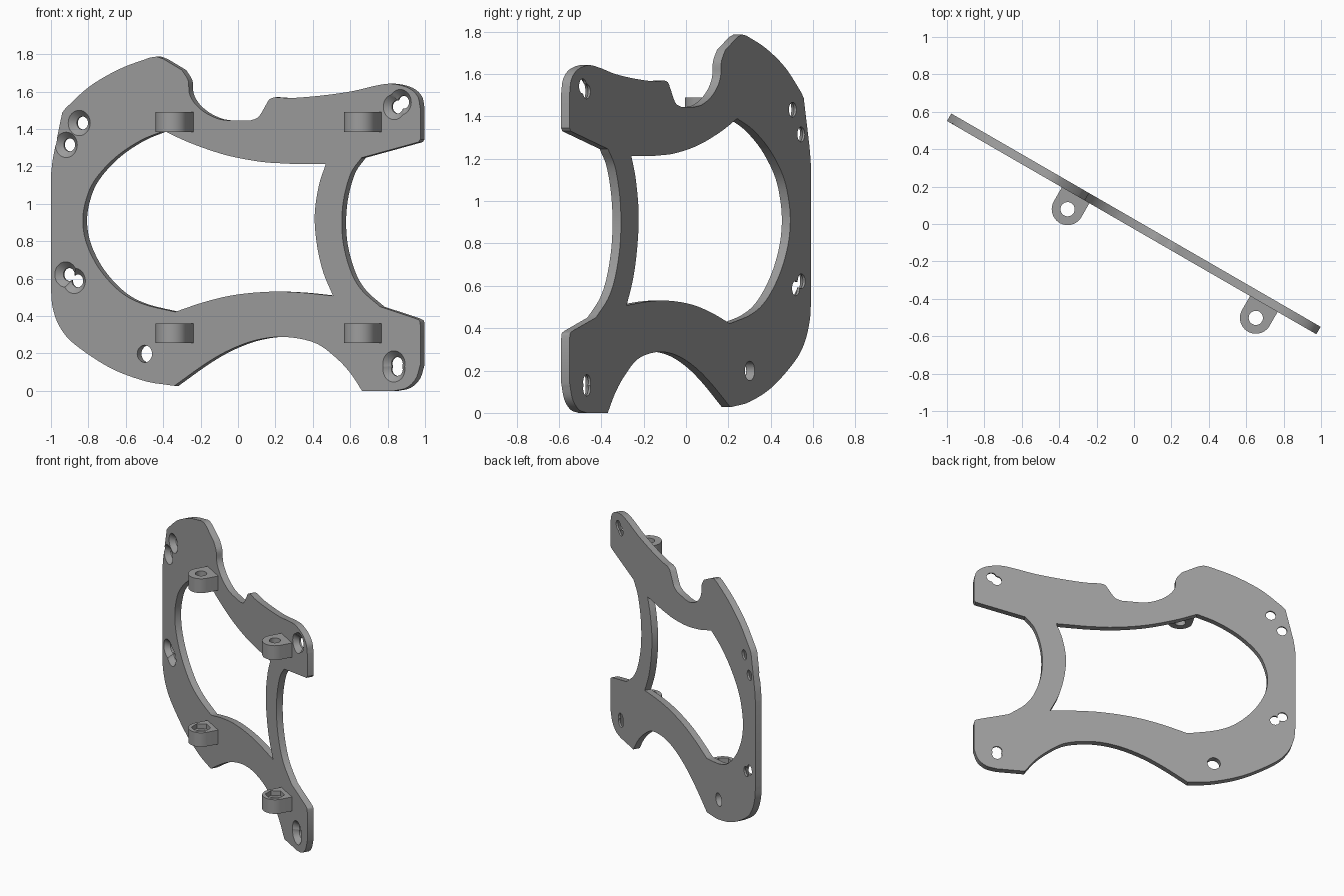
import bpy, bmesh, math
from mathutils import Vector, Matrix

if "Cube" in bpy.data.objects:
    bpy.data.objects.remove(bpy.data.objects["Cube"])

T = 0.046                      # plate thickness
TILT = math.radians(30)        # plate is turned about the vertical axis
grey = bpy.data.materials.new("grey_metal")
grey.diffuse_color = (0.34, 0.34, 0.34, 1)
grey.use_nodes = True
grey.node_tree.nodes["Principled BSDF"].inputs["Base Color"].default_value = grey.diffuse_color


def to_u(x):
    """Distance along the plate for a front-face x position."""
    return (x + T / 2 * math.sin(TILT)) / math.cos(TILT)


def smooth_run(pts, steps=6):
    """Curve through the points; two points give a straight line. Last point is left out."""
    p = [Vector(q) for q in pts]
    if len(p) == 2:
        return [p[0]]
    p = [2 * p[0] - p[1]] + p + [2 * p[-1] - p[-2]]
    out = []
    for a, b, c, d in zip(p, p[1:], p[2:], p[3:]):
        for i in range(steps):
            t = i / steps
            out.append(0.5 * (2 * b + (c - a) * t + (2 * a - 5 * b + 4 * c - d) * t * t
                              + (3 * b - a - 3 * c + d) * t ** 3))
    return out


def closed_outline(runs):
    """Join runs end to end; every run starts at the previous run's last point."""
    out, last = [], runs[-1][-1]
    for r in runs:
        out += smooth_run([last] + r)
        last = r[-1]
    return [(to_u(v.x), v.y) for v in out]


def make(name, bm):
    bmesh.ops.recalc_face_normals(bm, faces=bm.faces)
    me = bpy.data.meshes.new(name)
    bm.to_mesh(me)
    bm.free()
    me.materials.append(grey)
    ob = bpy.data.objects.new(name, me)
    bpy.context.collection.objects.link(ob)
    return ob


def prism(name, pts, lo, hi, axis):
    """Extrude a 2D outline along y or z."""
    place = (lambda a, b, h: (a, h, b)) if axis == "y" else (lambda a, b, h: (a, b, h))
    bm = bmesh.new()
    rings = [[bm.verts.new(place(a, b, h)) for a, b in pts] for h in (lo, hi)]
    for r in rings:
        bm.faces.new(r)
    n = len(pts)
    for i in range(n):
        j = (i + 1) % n
        bm.faces.new((rings[0][i], rings[0][j], rings[1][j], rings[1][i]))
    return make(name, bm)


def circle(cx, cy, r, n=32, a0=0.0, a1=2 * math.pi):
    m = n if a1 - a0 > 6.28 else n - 1
    return [(cx + r * math.cos(a0 + (a1 - a0) * i / m),
             cy + r * math.sin(a0 + (a1 - a0) * i / m)) for i in range(n)]


def countersink(u, z, r=0.035, big=0.068):
    """Round cutter: wide at the front face, narrowing to a through hole."""
    bm = bmesh.new()
    rings = []
    for y, rad in ((-T, big), (-T / 2, big), (T / 2 - 0.012, r), (T, r)):
        rings.append([bm.verts.new((a, y, b)) for a, b in circle(u, z, rad)])
    bm.faces.new(rings[0])
    bm.faces.new(rings[-1])
    for lo, hi in zip(rings, rings[1:]):
        for i in range(32):
            j = (i + 1) % 32
            bm.faces.new((lo[i], lo[j], hi[j], hi[i]))
    return make("countersink_cutter", bm)


def cut(ob, cutter):
    mod = ob.modifiers.new("cut", "BOOLEAN")
    mod.operation, mod.solver, mod.object = "DIFFERENCE", "EXACT", cutter
    bpy.context.view_layer.objects.active = ob
    bpy.ops.object.modifier_apply(modifier=mod.name)
    bpy.data.objects.remove(cutter)


# Outer edge of the plate, clockwise from the top peak
outer = closed_outline([
    [(-.40, 1.775)],
    [(-.30, 1.715)],
    [(-.267, 1.66), (-.26, 1.59), (-.23, 1.535), (-.175, 1.487), (-.107, 1.455), (-.05, 1.445)],
    [(.064, 1.445)],
    [(.11, 1.465), (.15, 1.53), (.17, 1.56), (.2, 1.57)],
    [(.29, 1.566), (.44, 1.578), (.6, 1.6), (.73, 1.63), (.82, 1.642), (.91, 1.62),
     (.96, 1.575), (.975, 1.51)],
    [(.975, 1.345)],
    [(.965, 1.33)],
    [(.66, 1.246)],
    [(.6, 1.155), (.56, .99), (.56, .81), (.6, .647), (.66, .54), (.76, .45)],
    [(.95, .387)],
    [(.97, .375), (.975, .35)],
    [(.975, .14)],
    [(.95, .064), (.9, .016), (.835, 0)],
    [(.663, 0)],
    [(.6, .096), (.52, .18), (.41, .257), (.25, .288), (.1, .272), (-.043, .22),
     (-.176, .144), (-.34, .027)],
    [(-.364, .03)],
    [(-.5, .053), (-.684, .123), (-.87, .246), (-.95, .337), (-.99, .44), (-1, .54)],
    [(-1, 1.155)],
    [(-.99, 1.24), (-.973, 1.326)],
    [(-.94, 1.487)],
    [(-.92, 1.513)],
    [(-.79, 1.63), (-.63, 1.722), (-.47, 1.782)],
    [(-.435, 1.787)],
])
# Large central opening
opening = closed_outline([
    [(-.257, 1.326), (-.07, 1.262), (.12, 1.225), (.278, 1.214)],
    [(.47, 1.214)],
    [(.433, 1.1), (.41, .94), (.422, .78), (.455, .636), (.508, .508)],
    [(.33, .526), (.17, .53), (-.016, .513), (-.176, .476), (-.337, .422)],
    [(-.51, .465), (-.63, .53), (-.738, .647), (-.807, .78), (-.83, .904),
     (-.813, 1.02), (-.765, 1.128), (-.658, 1.246), (-.524, 1.337), (-.396, 1.39)],
])

plate = prism("mounting_plate", outer, -T / 2, T / 2, "y")
cut(plate, prism("opening_cutter", opening, -T, T, "y"))

# Screw holes, some in overlapping pairs
for u, z in ((-.967, 1.432), (-1.047, 1.315), (-1.05, .622), (-.997, .588),
             (.978, 1.518), (1.015, 1.543), (.976, .115), (.976, .146)):
    cut(plate, countersink(u, z))
cut(plate, prism("plain_hole_cutter", circle(-.563, .198, .046), -T, T, "y"))

# Hinge lugs on the front face, rounded at the free end
R, Y = 0.085, -0.109
lugs = []
for side, u in (("left", -.347), ("right", .815)):
    for level, z0, z1 in (("lower", .257, .36), ("upper", 1.385, 1.49)):
        shape = circle(u, Y, R, 20, math.pi, 2 * math.pi) + [(u + R, -T / 2), (u - R, -T / 2)]
        lug = prism(f"{side}_{level}_lug", shape, z0, z1, "z")
        cut(lug, prism("pin_cutter", circle(u, Y, .038), z0 - .1, z1 + .1, "z"))
        if level == "lower":   # hexagonal nut recess
            cut(lug, prism("nut_cutter", circle(u, Y, .065, 6), z1 - .035, z1 + .1, "z"))
        lugs.append(lug)

# Turn everything into place and shade
for ob in [plate] + lugs:
    ob.data.transform(Matrix.Rotation(-TILT, 4, "Z"))
    bpy.ops.object.select_all(action="DESELECT")
    ob.select_set(True)
    bpy.context.view_layer.objects.active = ob
    bpy.ops.object.shade_smooth_by_angle(angle=math.radians(30))
